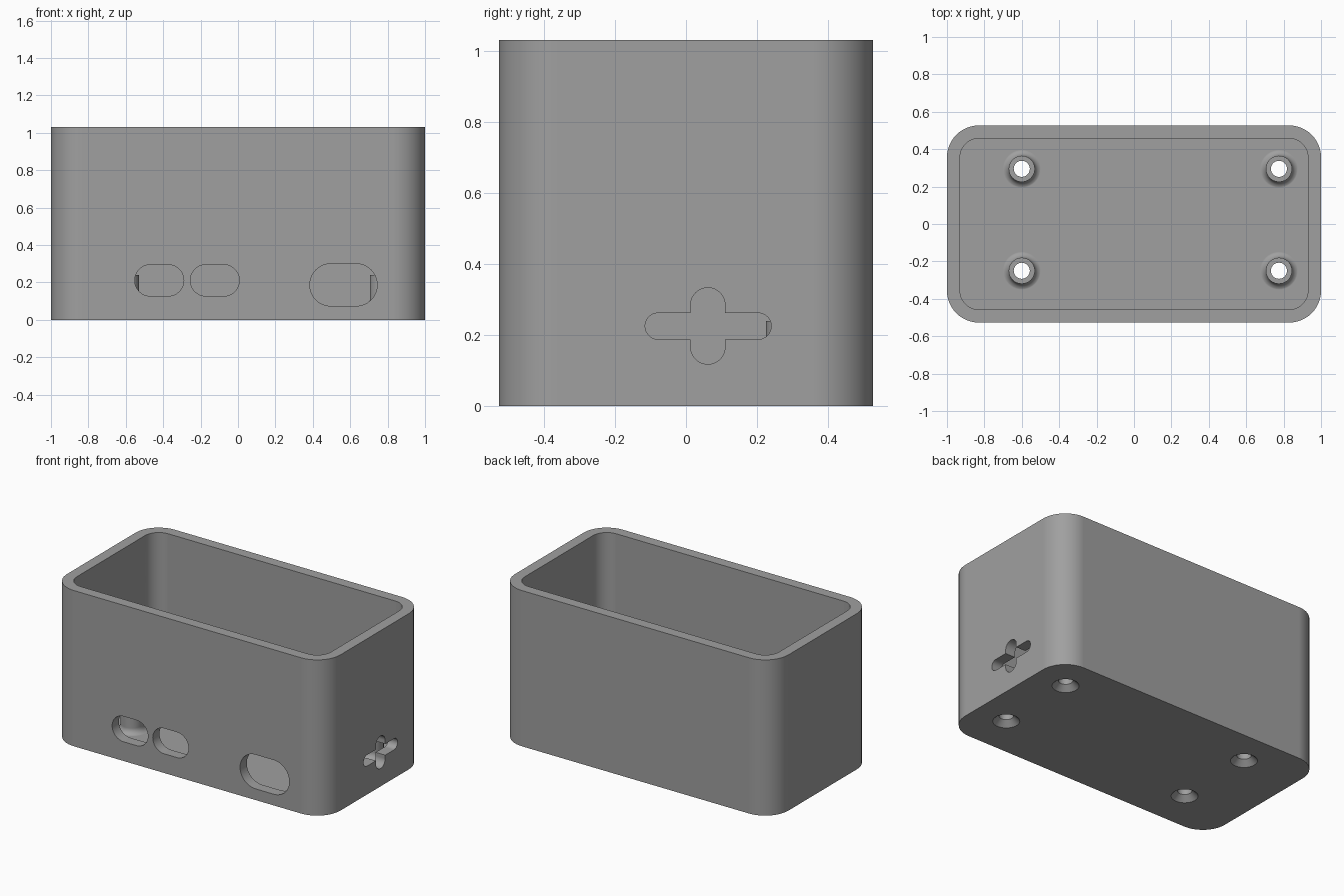
import bpy, bmesh, math
from mathutils import Matrix

if "Cube" in bpy.data.objects:
    bpy.data.objects.remove(bpy.data.objects["Cube"])

HX, HY, H = 1.0, 0.527, 1.03      # outer half sizes and height
WALL, FLOOR = 0.07, 0.07

gray = bpy.data.materials.new("plain gray")
gray.diffuse_color = (0.35, 0.35, 0.35, 1)
gray.use_nodes = True
gray.node_tree.nodes["Principled BSDF"].inputs["Base Color"].default_value = gray.diffuse_color


def make_object(name, bm):
    bmesh.ops.recalc_face_normals(bm, faces=bm.faces)
    mesh = bpy.data.meshes.new(name)
    bm.to_mesh(mesh)
    bm.free()
    mesh.materials.append(gray)
    ob = bpy.data.objects.new(name, mesh)
    bpy.context.collection.objects.link(ob)
    return ob


def rounded_rect(hx, hy, r, seg=12):
    pts = []
    for k, (sx, sy) in enumerate([(1, 1), (-1, 1), (-1, -1), (1, -1)]):
        for i in range(seg + 1):
            a = math.pi / 2 * (k + i / seg)
            pts.append((sx * (hx - r) + r * math.cos(a),
                        sy * (hy - r) + r * math.sin(a)))
    return pts


def prism(name, pts, z0, z1, matrix=Matrix()):
    """Extrude a flat outline from z0 to z1, then place it."""
    bm = bmesh.new()
    face = bm.faces.new([bm.verts.new((x, y, z0)) for x, y in pts])
    ext = bmesh.ops.extrude_face_region(bm, geom=[face])
    top = [v for v in ext["geom"] if isinstance(v, bmesh.types.BMVert)]
    bmesh.ops.translate(bm, verts=top, vec=(0, 0, z1 - z0))
    bmesh.ops.remove_doubles(bm, verts=bm.verts, dist=1e-5)
    bm.transform(matrix)
    return make_object(name, bm)


def revolve(name, profile, x, y, seg=40):
    """Turn a closed (radius, z) profile, capped flat at both ends."""
    bm = bmesh.new()
    rings = [[bm.verts.new((x + r * math.cos(2 * math.pi * i / seg),
                            y + r * math.sin(2 * math.pi * i / seg), z))
              for i in range(seg)] for r, z in profile]
    for a, b in zip(rings, rings[1:]):
        for i in range(seg):
            j = (i + 1) % seg
            bm.faces.new((a[i], a[j], b[j], b[i]))
    bm.faces.new(rings[0])
    bm.faces.new(rings[-1])
    return make_object(name, bm)


def combine(target, tool, operation):
    mod = target.modifiers.new("combine", 'BOOLEAN')
    mod.operation, mod.solver, mod.object = operation, 'EXACT', tool
    bpy.context.view_layer.objects.active = target
    bpy.ops.object.modifier_apply(modifier=mod.name)
    bpy.data.objects.remove(tool, do_unlink=True)


def cut_slot(target, side, u0, u1, z0, z1):
    """Cut a round-ended slot through the front, right or left wall."""
    hu, hz = (u1 - u0) / 2, (z1 - z0) / 2
    u, z = (u0 + u1) / 2, (z0 + z1) / 2
    turn = Matrix.Rotation(math.pi / 2, 4, 'X')
    if side == "front":
        place = Matrix.Translation((u, -HY, z)) @ turn
    else:
        x = HX if side == "right" else -HX
        place = (Matrix.Translation((x, u, z))
                 @ Matrix.Rotation(math.pi / 2, 4, 'Z') @ turn)
    pts = rounded_rect(hu, hz, min(hu, hz) * 0.999)
    combine(target, prism("slot_cutter", pts, -0.13, 0.13, place), 'DIFFERENCE')


# Open box with rounded corners
box = prism("open_box", rounded_rect(HX, HY, 0.17), 0, H)
combine(box, prism("cavity_cutter", rounded_rect(HX - WALL, HY - WALL, 0.10),
                   FLOOR, H + 0.2), 'DIFFERENCE')

# Filleted standoffs with countersunk screw holes
R, TOP, F = 0.07, 0.24, 0.04
post = [(R + F, 0.04)]
for i in range(9):
    a = math.pi / 2 * i / 8
    post.append((R + F - F * math.sin(a), FLOOR - 0.001 + F - F * math.cos(a)))
post.append((R, TOP))
screw = [(0.09, -0.01), (0.08, 0.0), (0.043, 0.035), (0.043, TOP + 0.1)]
for px in (-0.6, 0.775):
    for py in (-0.25, 0.295):
        combine(box, revolve("standoff", post, px, py), 'UNION')
        combine(box, revolve("screw_cutter", screw, px, py), 'DIFFERENCE')

# Front port openings
cut_slot(box, "front", -0.552, -0.29, 0.127, 0.295)
cut_slot(box, "front", -0.255, 0.007, 0.127, 0.295)
cut_slot(box, "front", 0.384, 0.744, 0.074, 0.30)
# Cross-shaped opening on the right
cut_slot(box, "right", -0.115, 0.24, 0.188, 0.262)
cut_slot(box, "right", 0.013, 0.11, 0.118, 0.333)
# High slot on the left
cut_slot(box, "left", -0.10, 0.37, 0.665, 0.857)

# Smooth curved walls, sharp rims
bpy.ops.object.select_all(action='DESELECT')
box.select_set(True)
bpy.context.view_layer.objects.active = box
bpy.ops.object.shade_smooth_by_angle(angle=math.radians(30))
normals = box.modifiers.new("even_shading", 'WEIGHTED_NORMAL')
normals.keep_sharp = True
